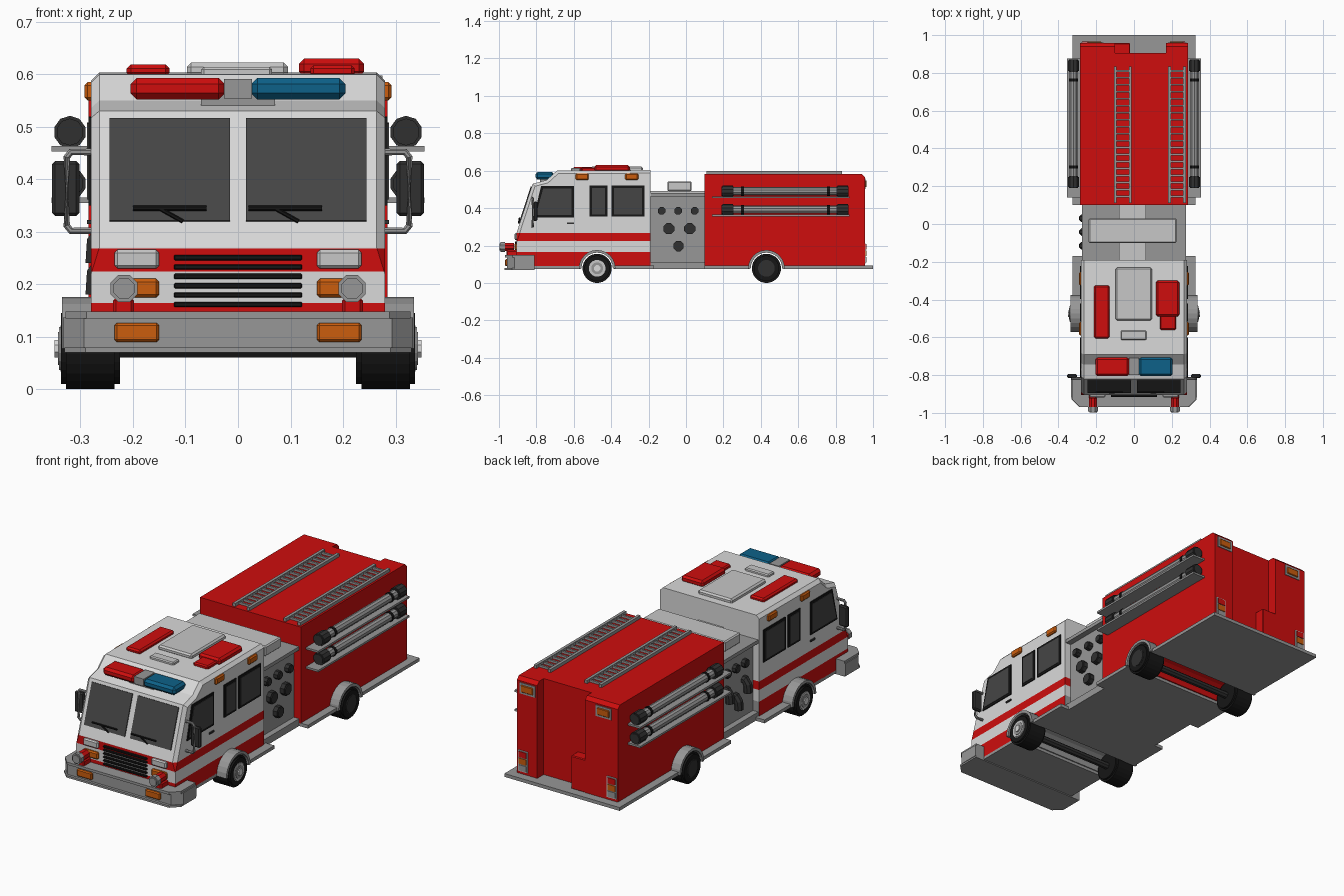
import bpy, bmesh, math
from mathutils import Vector, Matrix

if "Cube" in bpy.data.objects:
    bpy.data.objects.remove(bpy.data.objects["Cube"])

COL = {"white": (.70, .70, .70), "red": (.62, .004, .004), "grey": (.31, .31, .31),
       "light_grey": (.57, .57, .57), "black": (.008, .008, .008), "glass": (.06, .06, .06),
       "charcoal": (.03, .03, .03), "orange": (.60, .11, .004), "blue": (.004, .12, .25)}
MAT = {}
for n, c in COL.items():
    MAT[n] = bpy.data.materials.new(n)
    MAT[n].diffuse_color = (*c, 1)


def finish(bm, name, mats, mirror=False, rule=None):
    bmesh.ops.recalc_face_normals(bm, faces=bm.faces[:])
    if mirror:
        d = bmesh.ops.duplicate(bm, geom=bm.verts[:] + bm.edges[:] + bm.faces[:])["geom"]
        for v in d:
            if isinstance(v, bmesh.types.BMVert):
                v.co.x *= -1
        bmesh.ops.reverse_faces(bm, faces=[f for f in d if isinstance(f, bmesh.types.BMFace)])
    mats = [mats] if isinstance(mats, str) else mats
    if rule:
        for f in bm.faces:
            f.material_index = rule(f)
    me = bpy.data.meshes.new(name)
    bm.to_mesh(me)
    bm.free()
    for m in mats:
        me.materials.append(MAT[m])
    ob = bpy.data.objects.new(name, me)
    bpy.context.collection.objects.link(ob)
    return ob


def prism_bm(pts, vec, bevel=0):
    bm = bmesh.new()
    f = bm.faces.new([bm.verts.new(p) for p in pts])
    r = bmesh.ops.extrude_face_region(bm, geom=[f])["geom"]
    bmesh.ops.translate(bm, vec=vec, verts=[v for v in r if isinstance(v, bmesh.types.BMVert)])
    bmesh.ops.recalc_face_normals(bm, faces=bm.faces[:])
    if bevel:
        bmesh.ops.bevel(bm, geom=bm.edges[:], offset=bevel, segments=1, affect='EDGES', clamp_overlap=True)
    return bm


def prism(name, pts, vec, mat, mirror=False, bevel=0):
    return finish(prism_bm(pts, vec, bevel), name, mat, mirror)


def box(name, x, y, z, mat, mirror=False, bevel=0):
    pts = [(x[0], y[0], z[0]), (x[1], y[0], z[0]), (x[1], y[1], z[0]), (x[0], y[1], z[0])]
    return prism(name, pts, (0, 0, z[1] - z[0]), mat, mirror, bevel)


def pipe(name, path, r, mat, sides=8, mirror=False, bevel=0):
    path = [Vector(p) for p in path]
    bm, rings = bmesh.new(), []
    for i, p in enumerate(path):
        a = (p - path[i - 1]).normalized() if i else None
        b = (path[i + 1] - p).normalized() if i < len(path) - 1 else None
        t = (a or b) + (b or a)
        q = t.to_track_quat('Z', 'Y')
        rings.append([bm.verts.new(p + q @ Vector((r * math.cos(k), r * math.sin(k), 0)))
                      for k in [(j + .5) * math.tau / sides for j in range(sides)]])
    for A, B in zip(rings, rings[1:]):
        for j in range(sides):
            bm.faces.new((A[j], A[j - 1], B[j - 1], B[j]))
    caps = [bm.faces.new(rings[0]), bm.faces.new(rings[-1])]
    if bevel:
        bmesh.ops.recalc_face_normals(bm, faces=bm.faces[:])
        bmesh.ops.bevel(bm, geom=list({e for f in caps for e in f.edges}), offset=bevel, segments=2, affect='EDGES')
    return finish(bm, name, mat, mirror)


def arc(cy, r, a0, a1, n=12):
    return [(cy + r * math.cos(math.radians(a0 + (a1 - a0) * i / n)),
             .078 + r * math.sin(math.radians(a0 + (a1 - a0) * i / n))) for i in range(n + 1)]


FW, RW = -.475, .43

# cab: side profile with wheel arch, chamfered roof edges, stripes by height
prof = [(-.905, .09)] + arc(FW, .085, 172, 8) + [(-.19, .09), (-.19, .603), (-.69, .60),
                                                (-.745, .55), (-.82, .53), (-.905, .27)]
bm = prism_bm([(-.28, y, z) for y, z in prof], (.56, 0, 0))
edges = [e for e in bm.edges if abs(e.verts[0].co.x - e.verts[1].co.x) < .01
         and min(v.co.z for v in e.verts) > .26 and max(v.co.y for v in e.verts) < -.18
         and not all(v.co.y > -.2 for v in e.verts)]
bmesh.ops.bevel(bm, geom=edges, offset=.016, segments=1, affect='EDGES')
for z in (.165, .225, .268):
    bmesh.ops.bisect_plane(bm, geom=bm.verts[:] + bm.edges[:] + bm.faces[:], plane_co=(0, 0, z), plane_no=(0, 0, 1))


def stripe(f):
    c = f.calc_center_median()
    if abs(c.x) < .2 and c.z < .17 and c.y > -.85:
        return 2
    return 1 if c.z < .165 or .225 < c.z < .268 else 0


finish(bm, "cab", ["white", "red", "grey"], rule=stripe)


# windscreen panes and wipers on the sloping front
def slope(x, z, off=0):
    return Vector((x, -.905 + (z - .27) * .085 / .26 - .95 * off, z + .31 * off))


nrm = Vector((0, -.95, .31))
prism("windscreen", [slope(x, z) for x, z in ((.015, .32), (.245, .32), (.245, .515), (.015, .515))],
      nrm * .005, "glass", True)
for s, x in (("left", -.13), ("right", .09)):
    pipe("wiper_blade_" + s, [slope(x - .07, .342, .01), slope(x + .07, .342, .01)], .005, "black", 6)
    pipe("wiper_arm_" + s, [slope(x - .02, .342, .01), slope(x + .025, .318, .006)], .004, "black", 6)

# side windows with dark frames
for i, w in enumerate([[(-.815, .35), (-.6, .35), (-.6, .518), (-.775, .518)],
                       [(-.515, .355), (-.42, .355), (-.42, .52), (-.515, .52)],
                       [(-.398, .355), (-.222, .355), (-.222, .52), (-.398, .52)]]):
    cy, cz = sum(p[0] for p in w) / 4, sum(p[1] for p in w) / 4
    prism(f"window_frame_{i}", [(.278, y, z) for y, z in w], (.007, 0, 0), "black", True)
    prism(f"side_window_{i}", [(.28, y - math.copysign(.012, y - cy), z - math.copysign(.012, z - cz)) for y, z in w],
          (.007, 0, 0), "glass", True)
box("door_handle", (.278, .287), (-.635, -.6), (.315, .323), "charcoal", True)
for i, y in enumerate((-.59, -.325)):
    box(f"cab_marker_{i}", (.262, .292), (y, y + .07), (.55, .585), "orange", True, .006)

# roof equipment
box("light_bar_mount", (-.07, .07), (-.78, -.70), (.535, .565), "grey")
for n, a, b, m in (("red", -.205, -.025, "red"), ("blue", .025, .205, "blue")):
    box("light_bar_" + n, (a, b), (-.805, -.705), (.552, .593), m, bevel=.012)
box("light_bar_centre", (-.027, .027), (-.80, -.71), (.554, .591), "grey")
box("roof_hatch", (-.097, .095), (-.51, -.23), (.595, .622), "light_grey", bevel=.008)
box("roof_vent", (-.07, .065), (-.615, -.565), (.595, .614), "light_grey", bevel=.005)
box("roof_box_left", (-.212, -.13), (-.605, -.325), (.595, .619), "red", bevel=.008)
box("roof_box_right", (.116, .24), (-.49, -.30), (.595, .63), "red", bevel=.01)
box("roof_box_step", (.138, .222), (-.56, -.48), (.595, .617), "red", bevel=.006)

# front face: grille, headlights, indicators, lanterns
for i in range(6):
    z = .162 + i * .0178
    box(f"grille_bar_{i}", (-.122, .122), (-.915, -.90), (z - .005, z + .005), "black", bevel=.002)
box("headlight", (.15, .235), (-.918, -.89), (.23, .266), "light_grey", True, .006)
box("indicator", (.15, .235), (-.918, -.89), (.175, .211), "orange", True, .006)
box("lantern_post", (.198, .238), (-.96, -.90), (.14, .175), "red", True, .006)
pipe("lantern_body", [(.217, -.92, .192), (.217, -.968, .192)], .024, "red", 8, True)
pipe("lantern_lens", [(.217, -.962, .192), (.217, -.998, .192)], .028, "grey", 8, True, .006)

# bumper
def bumper(name, s, z0, z1):
    o = [(-.325, -.81), (-.325, -.925), (-.285, -.965), (.285, -.965), (.325, -.925), (.325, -.81)]
    prism(name, [(x + math.copysign(s, x), y - (s if y < -.9 else 0), z0) for x, y in o], (0, 0, z1 - z0), "grey")


bumper("bumper", -.008, .078, .137)
bumper("bumper_lip", .003, .135, .148)
bumper("bumper_base", .005, .07, .08)
box("bumper_light", (.15, .235), (-.967, -.95), (.09, .127), "orange", True, .005)
box("bumper_end", (.31, .325), (-.905, -.83), (.092, .125), "light_grey", True, .004)

# mirrors
pipe("mirror_bracket", [(.27, -.82, .302), (.318, -.82, .302), (.326, -.82, .312), (.326, -.82, .442),
                        (.318, -.82, .452), (.27, -.82, .452)], .007, "grey", 8, True)
box("mirror", (.302, .354), (-.816, -.795), (.33, .435), "charcoal", True, .006)

# pump section with slab, box, dials and outlets
box("pump_panel", (-.245, .245), (-.2, .11), (.09, .47), "grey")
box("pump_slab", (-.275, .275), (-.19, .11), (.462, .48), "grey")
box("pump_base", (-.275, .275), (-.19, .11), (.09, .112), "grey")
box("pump_spine", (-.08, .063), (-.19, .10), (.478, .492), "light_grey")
box("pump_top_box", (-.24, .225), (-.10, .03), (.49, .543), "light_grey", bevel=.006)
for i, (y, z, r) in enumerate([(-.13, .385, .022), (-.042, .385, .022), (.046, .385, .022),
                               (-.092, .29, .032), (.02, .29, .032), (-.04, .197, .03)]):
    pipe(f"dial_{i}", [(.24, y, z), (.272, y, z)], r, "charcoal", 8, bevel=.005)
for i, y in enumerate((-.115, -.042, .03)):
    z = (.30, .24, .30)[i]
    pipe(f"dial_left_{i}", [(-.24, y, .385), (-.268, y, .385)], .022, "charcoal", 8, bevel=.004)
    pipe(f"hose_elbow_{i}", [(-.23, y, z), (-.255, y, z), (-.268, y, z - .02), (-.27, y, z - .06)],
         .022, "charcoal", 8)

# rear body with wheel arch, rear columns and step
prof = [(.10, .09)] + arc(RW, .085, 172, 8) + [(.905, .09), (.905, .582), (.10, .582)]
prism("rear_body", [(-.285, y, z) for y, z in prof], (.57, 0, 0), "red")
for n, a, b in (("left", -.285, -.1), ("right", .17, .285)):
    prism("rear_column_" + n, [(a, .9, .09), (a, .9, .582), (a, .94, .582), (a, .957, .565), (a, .957, .09)],
          (b - a, 0, 0), "red")
box("rear_step", (-.105, -.02), (.9, .957), (.09, .26), "red", bevel=.004)
for n, u, v in (("left", -.25, -.28), ("right", .18, .222)):
    box("rear_lamp_frame_" + n, (u, u + .088), (.95, .961), (.502, .558), "grey")
    box("rear_lamp_" + n, (u + .01, u + .078), (.955, .966), (.512, .548), "orange", bevel=.003)
    box("tail_frame_" + n, (v, v + .055), (.95, .961), (.105, .212), "light_grey")
    for k in range(3):
        z = .11 + k * .034
        box(f"tail_lamp_{n}_{k}", (v + .006, v + .049), (.955, .965), (z, z + .029), ("grey", "orange", "red")[k])

# ladders on the roof
for n, a, b in (("left", -.107, -.012), ("right", .18, .275)):
    for k, x in enumerate((a, b - .015)):
        box(f"ladder_rail_{n}_{k}", (x, x + .015), (.11, .835), (.58, .598), "grey")
    for k in range(19):
        y = .14 + k * .037
        box(f"ladder_rung_{n}_{k}", (a + .01, b - .01), (y, y + .01), (.583, .594), "grey")

# suction tubes on side shelves
for k, z in enumerate((.49, .392)):
    box(f"shelf_{k}", (.28, .355), (.14, .875), (z - .037, z - .027), "grey", True)
    pipe(f"suction_tube_{k}", [(.32, .2, z), (.32, .85, z)], .022, "grey", 10, True)
    for y in (.19, .805):
        pipe(f"tube_cap_{k}", [(.32, y, z), (.32, y + .065, z)], .031, "charcoal", 10, True, .005)
    for y in (.295, .755):
        pipe(f"tube_clamp_{k}", [(.32, y, z), (.32, y + .015, z)], .025, "black", 10, True)

# under plates and running boards, open at the wheels
for i, (w, a, b) in enumerate([(.28, -.82, FW - .09), (.325, FW + .09, -.17), (.275, -.17, .10),
                               (.325, .10, RW - .09), (.325, RW + .09, 1.0)]):
    box(f"under_plate_{i}", (-w, w), (a, b), (.075, .092), "grey")

# wheels and fenders
for n, y in (("front", FW), ("rear", RW)):
    pipe(n + "_tyre", [(.225, y, .078), (.337, y, .078)], .078, "black", 24, True, .01)
    ring = arc(y, .098, 0, 180) + arc(y, .084, 180, 0)
    prism(n + "_fender", [(.265, a, b) for a, b in ring], (.07, 0, 0), "grey", True)
    pipe(n + "_hub", [(.33, y, .078), (.341, y, .078)], .045, "light_grey" if n == "front" else "charcoal", 16, True, .003)
    pipe(n + "_axle", [(-.24, y, .078), (.24, y, .078)], .018, "charcoal", 8)
pipe("hub_ring", [(.335, FW, .078), (.343, FW, .078)], .032, "grey", 16, True)
pipe("hub_nut", [(.335, FW, .078), (.349, FW, .078)], .018, "white", 8, True)

for m in bpy.data.materials:
    if m.users and not m.is_grease_pencil:
        m.use_nodes = True
        m.node_tree.nodes["Principled BSDF"].inputs["Base Color"].default_value = m.diffuse_color
